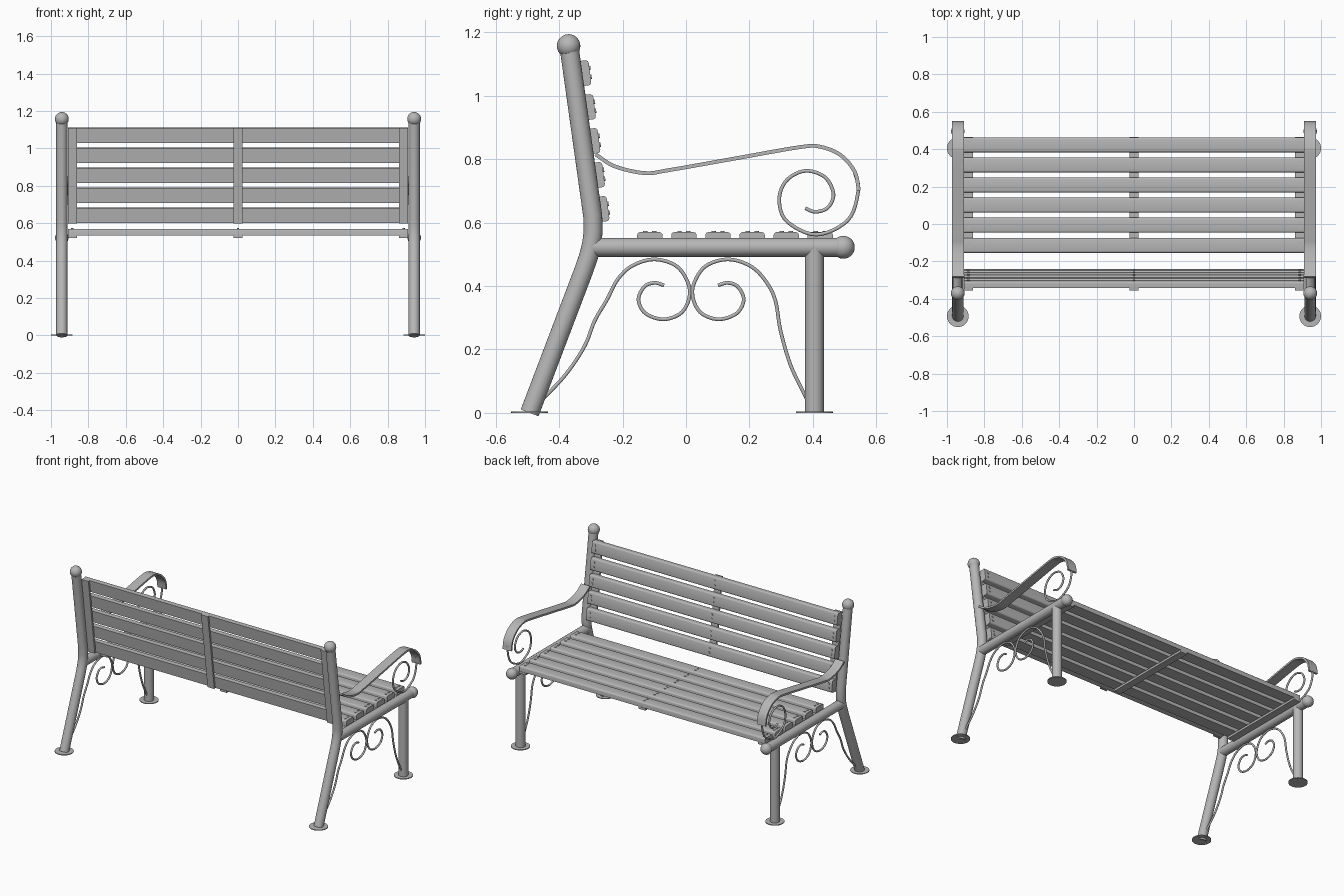
import bpy, bmesh, math
from mathutils import Vector, Matrix

if "Cube" in bpy.data.objects:
    bpy.data.objects.remove(bpy.data.objects["Cube"])

grey = bpy.data.materials.new("painted grey")
grey.use_nodes = True
COLOUR = (0.47, 0.47, 0.47, 1)
grey.diffuse_color = COLOUR
grey.node_tree.nodes["Principled BSDF"].inputs["Base Color"].default_value = COLOUR


def finish(name, bm, smooth=True):
    bmesh.ops.recalc_face_normals(bm, faces=bm.faces)
    mesh = bpy.data.meshes.new(name)
    bm.to_mesh(mesh)
    bm.free()
    mesh.materials.append(grey)
    obj = bpy.data.objects.new(name, mesh)
    bpy.context.collection.objects.link(obj)
    if smooth:
        bpy.ops.object.select_all(action='DESELECT')
        obj.select_set(True)
        bpy.context.view_layer.objects.active = obj
        bpy.ops.object.shade_smooth_by_angle(angle=math.radians(40))
    return obj


def smooth_path(points, steps=6):
    """Catmull-Rom curve through (y, z) points."""
    p = [Vector(q) for q in points]
    p = [2 * p[0] - p[1]] + p + [2 * p[-1] - p[-2]]
    out = []
    for a, b, c, d in zip(p, p[1:], p[2:], p[3:]):
        for i in range(steps):
            t = i / steps
            out.append(0.5 * (2 * b + (c - a) * t + (2 * a - 5 * b + 4 * c - d) * t * t
                              + (3 * b - a - 3 * c + d) * t ** 3))
    return out + [p[-2]]


def sweep(name, x, path, section):
    """Sweep an (x, normal) section along a path in the side plane."""
    bm = bmesh.new()
    rings = []
    for i, q in enumerate(path):
        t = (path[min(i + 1, len(path) - 1)] - path[max(i - 1, 0)]).normalized()
        n = Vector((-t.y, t.x))
        rings.append([bm.verts.new((x + u, q.x + n.x * v, q.y + n.y * v)) for u, v in section])
    k = len(section)
    for a, b in zip(rings, rings[1:]):
        for j in range(k):
            bm.faces.new((a[j], a[(j + 1) % k], b[(j + 1) % k], b[j]))
    bm.faces.new(rings[0])
    bm.faces.new(rings[-1])
    return finish(name, bm)


def circle(r, n):
    return [(r * math.cos(2 * math.pi * i / n), r * math.sin(2 * math.pi * i / n)) for i in range(n)]


def ball(name, loc, r):
    bm = bmesh.new()
    bmesh.ops.create_uvsphere(bm, u_segments=24, v_segments=14, radius=r,
                              matrix=Matrix.Translation(loc))
    finish(name, bm)


def disc(bm, r, h, matrix, n=24):
    bmesh.ops.create_cone(bm, cap_ends=True, segments=n, radius1=r, radius2=r, depth=h, matrix=matrix)


def box(name, size, matrix, round_top=0):
    bm = bmesh.new()
    bmesh.ops.create_cube(bm, size=1, matrix=Matrix.Diagonal((*size, 1)))
    if round_top:
        edges = [e for e in bm.edges if all(v.co.z > 0 for v in e.verts)
                 and abs(e.verts[0].co.x - e.verts[1].co.x) > 0.1]
        bmesh.ops.bevel(bm, geom=edges, offset=round_top, segments=3, affect='EDGES', profile=0.5)
    bm.transform(matrix)
    finish(name, bm)


def slat(name, matrix):
    """Long board with rounded face edges, plus pairs of bolt heads."""
    box(name, (1.82, 0.08, 0.035), matrix, 0.01)
    bm = bmesh.new()
    for x in (-0.885, 0, 0.885):
        for y in (-0.014, 0.014):
            disc(bm, 0.007, 0.004, matrix @ Matrix.Translation((x, y, 0.019)), 10)
    finish(name + "_bolts", bm)


LEG_X = 0.942
BARS = (("left", 0.885), ("middle", 0), ("right", -0.885))

# Seat slats and the flat bars beneath them
for i in range(6):
    slat(f"seat_slat_{i + 1}", Matrix.Translation((0, -0.114 + 0.1075 * i, 0.5525)))
for side, x in BARS:
    box(f"seat_bar_{side}", (0.05, 0.62, 0.014), Matrix.Translation((x, 0.155, 0.528)))

# Backrest slats and the flat bars behind them, leaning back
lean = Matrix.Rotation(-math.radians(90 - 7.6), 4, 'X')
lean = Matrix.Rotation(math.radians(90 + 7.6), 4, 'X') @ Matrix.Rotation(math.pi, 4, 'Y')
back = Matrix.Translation((0, -0.2915, 0.857)) @ lean
for i in range(5):
    slat(f"back_slat_{i + 1}", back @ Matrix.Translation((0, (i - 2) * 0.108, 0)))
for side, x in BARS:
    box(f"back_bar_{side}", (0.05, 0.515, 0.012), back @ Matrix.Translation((x, 0, -0.0235)))

# Side frames
post_path = ([Vector((-0.493, 0))]
             + smooth_path([(-0.322, 0.45), (-0.304, 0.505), (-0.294, 0.56), (-0.294, 0.62)])
             + [Vector((-0.368, 1.15))])
arm_path = smooth_path([(-0.285, 0.815), (-0.224, 0.777), (-0.13, 0.756), (-0.05, 0.766),
                        (0.16, 0.803), (0.36, 0.838), (0.423, 0.839), (0.487, 0.813),
                        (0.532, 0.76), (0.545, 0.7)])
arm_scroll = smooth_path([(0.532, 0.76), (0.543, 0.7), (0.51, 0.607), (0.41, 0.562), (0.317, 0.605),
                          (0.294, 0.673), (0.317, 0.733), (0.376, 0.763), (0.438, 0.743),
                          (0.465, 0.69), (0.447, 0.647), (0.408, 0.634), (0.376, 0.645)])
# Shared lower scroll, as distance from the middle of the seat
scroll = [(0.265, 0.357), (0.232, 0.42), (0.185, 0.464), (0.115, 0.484), (0.045, 0.462),
          (0.008, 0.405), (0.008, 0.355), (0.034, 0.313), (0.088, 0.295), (0.144, 0.314),
          (0.166, 0.357), (0.147, 0.398), (0.115, 0.41), (0.085, 0.402)]
front_foot = [(0.38, 0.045), (0.33, 0.15), (0.298, 0.26)]
rear_foot = [(0.465, 0.03), (0.38, 0.12), (0.32, 0.21), (0.288, 0.29)]
MID = 0.016

tube, wire = circle(0.03, 24), circle(0.006, 10)
strip = [(-0.032, -0.006), (0.032, -0.006), (0.032, 0.006), (-0.032, 0.006)]

for side, s in (("left", 1), ("right", -1)):
    x = s * LEG_X
    sweep(f"back_post_{side}", x, post_path, tube)
    sweep(f"front_leg_{side}", x, [Vector((0.405, 0)), Vector((0.405, 0.52))], tube)
    sweep(f"seat_rail_{side}", x, [Vector((-0.295, 0.522)), Vector((0.48, 0.522))], tube)
    ball(f"post_finial_{side}", (x, -0.37, 1.157), 0.037)
    ball(f"rail_finial_{side}", (x, 0.496, 0.522), 0.036)
    for end, y in (("front", 0.405), ("rear", -0.493)):
        bm = bmesh.new()
        disc(bm, 0.058, 0.005, Matrix.Translation((x, y, 0.0025)), 32)
        finish(f"{end}_foot_plate_{side}", bm)
    sweep(f"armrest_{side}", x, arm_path, strip)
    sweep(f"armrest_scroll_{side}", x, arm_scroll, wire)
    for end, d, foot in (("front", 1, front_foot), ("rear", -1, rear_foot)):
        points = [(y * d if foot is rear_foot else y, z) for y, z in foot]
        points += [(MID + d * y, z) for y, z in scroll]
        sweep(f"{end}_leg_scroll_{side}", x, smooth_path(points), wire)
